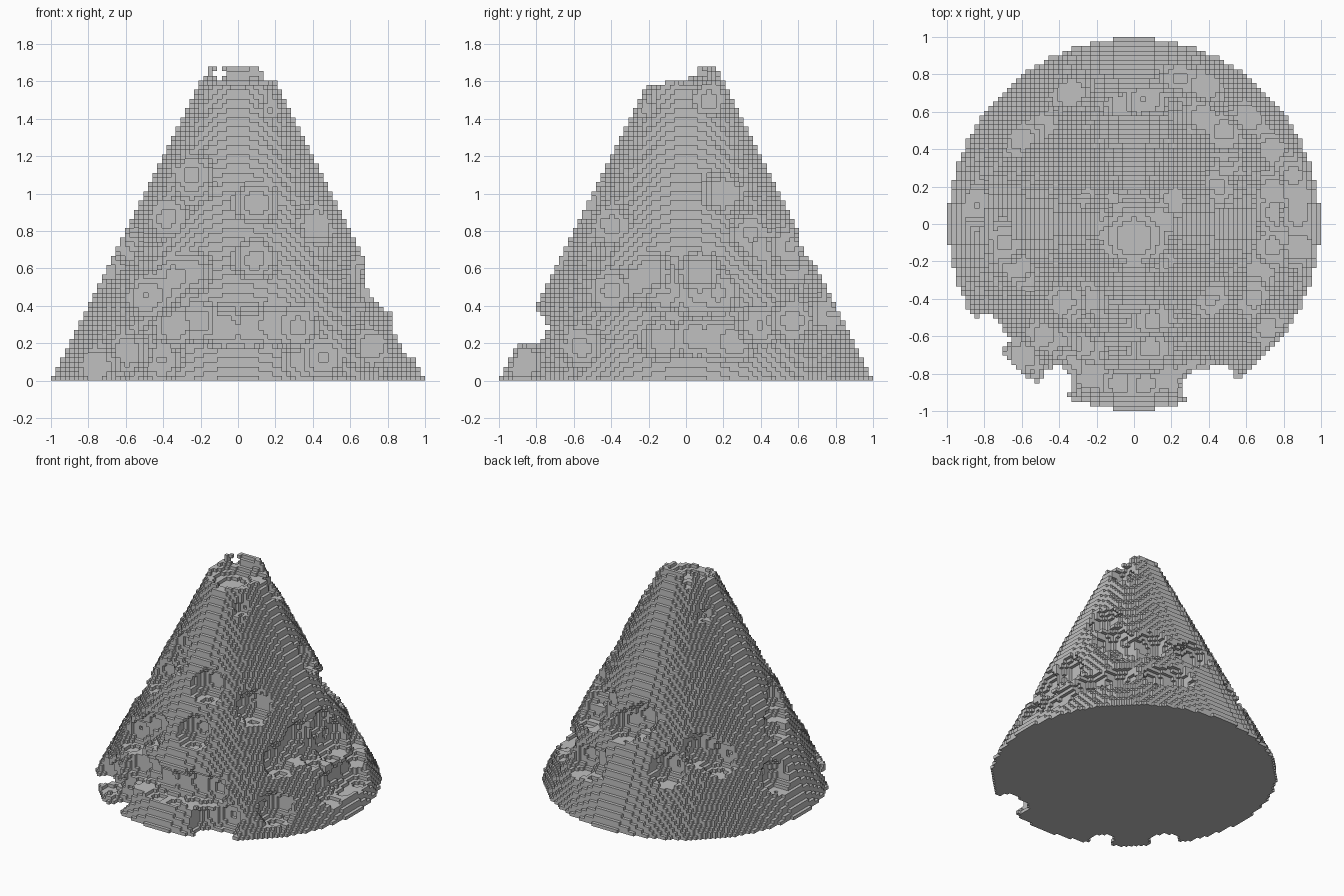
import bpy
import bmesh
import math
from mathutils import Vector

if "Cube" in bpy.data.objects:
    bpy.data.objects.remove(bpy.data.objects["Cube"], do_unlink=True)

HALF = 40                    # blocks either side of the centre column
LAYERS = 68
SIZE = 2 / (2 * HALF + 1)    # edge of one block
STEPS = ((1, 0, 0), (-1, 0, 0), (0, 1, 0), (0, -1, 0), (0, 0, 1), (0, 0, -1))


def cone_radius(z):
    return 0.995 - z / 2


def crater(angle, z, radius=0.13):
    """A round bite centred on the slope of the cone."""
    a, r = math.radians(angle), cone_radius(z)
    return Vector((r * math.cos(a), r * math.sin(a), z)), radius


# Craters as (angle from +x, height), grouped by side
front = [(-124, 1.1), (-121, 1.04), (-132, .87), (-79, .95), (-44, .83),
         (-111, .58), (-118, .55), (-123, .48), (-129, .45), (-105, .32),
         (-114, .3), (-86, .28), (-95, .28), (-77, .3), (-68, .29),
         (-130, .15), (-116, .11), (-143, .08), (-61, .12), (-68, .1),
         (-38, .18), (-82, .65)]
right = [(24, 1.0), (-16, .58), (-20, .54), (6, .58), (4, .45), (-9, .48),
         (13, .47), (-8, .22), (3, .23), (-32, .48)]
back = [(46, .6), (43, .32), (28, .3), (57, .62), (72, .36), (63, .34),
        (35, .78), (42, .7), (10, .22), (17, .21), (62, .72), (85, .66),
        (95, .72), (116, .44), (134, .56), (143, .5)]
left = [(173, .29), (188, .58), (203, .7), (198, .66)]
bites = [crater(a, z) for a, z in front + right + back + left]

# Broken hollow at the summit, with notches in its rim and nicks below it
bites += [(Vector((0, -0.07, 1.73)), 0.21),
          (Vector((0.16, 0.02, 1.68)), 0.11),
          (Vector((-0.16, -0.06, 1.7)), 0.11),
          (Vector((-0.11, 0.13, 1.63)), 0.05),
          crater(30, 1.5, 0.1), crater(150, 1.4, 0.06), crater(-50, 1.45, 0.06)]


def block_centre(i, j, k):
    return Vector((i, j, k + 0.5)) * SIZE


# Stack round layers of blocks into a cone
blocks = set()
for k in range(LAYERS):
    limit = (HALF + 0.25 - k / 2) ** 2
    for i in range(-HALF, HALF + 1):
        for j in range(-HALF, HALF + 1):
            if i * i + j * j <= limit:
                blocks.add((i, j, k))

# Carve the bites out of the stack
for centre, radius in bites:
    reach = math.ceil(radius / SIZE) + 1
    ci, cj, ck = (round(c / SIZE) for c in centre)
    for i in range(ci - reach, ci + reach + 1):
        for j in range(cj - reach, cj + reach + 1):
            for k in range(ck - reach, ck + reach + 1):
                if (block_centre(i, j, k) - centre).length < radius:
                    blocks.discard((i, j, k))

# Skin the exposed block sides
bm = bmesh.new()
corners = {}


def corner(point):
    key = tuple(round(c * 2) for c in point)
    if key not in corners:
        corners[key] = bm.verts.new(point * SIZE)
    return corners[key]


for block in blocks:
    for step in STEPS:
        if tuple(b + s for b, s in zip(block, step)) in blocks:
            continue
        n = Vector(step)
        u = Vector((step[1], step[2], step[0]))
        v = n.cross(u)
        middle = Vector(block) + Vector((0, 0, 0.5)) + n / 2
        bm.faces.new([corner(middle + (u * a + v * b) / 2)
                      for a, b in ((-1, -1), (1, -1), (1, 1), (-1, 1))])

mesh = bpy.data.meshes.new("rocky_mountain")
bm.to_mesh(mesh)
bm.free()
mountain = bpy.data.objects.new("rocky_mountain", mesh)
bpy.context.collection.objects.link(mountain)

# Plain grey stone
stone = bpy.data.materials.new("grey stone")
stone.use_nodes = True
colour = (0.53, 0.53, 0.53, 1)
stone.diffuse_color = colour
stone.node_tree.nodes["Principled BSDF"].inputs["Base Color"].default_value = colour
mesh.materials.append(stone)
